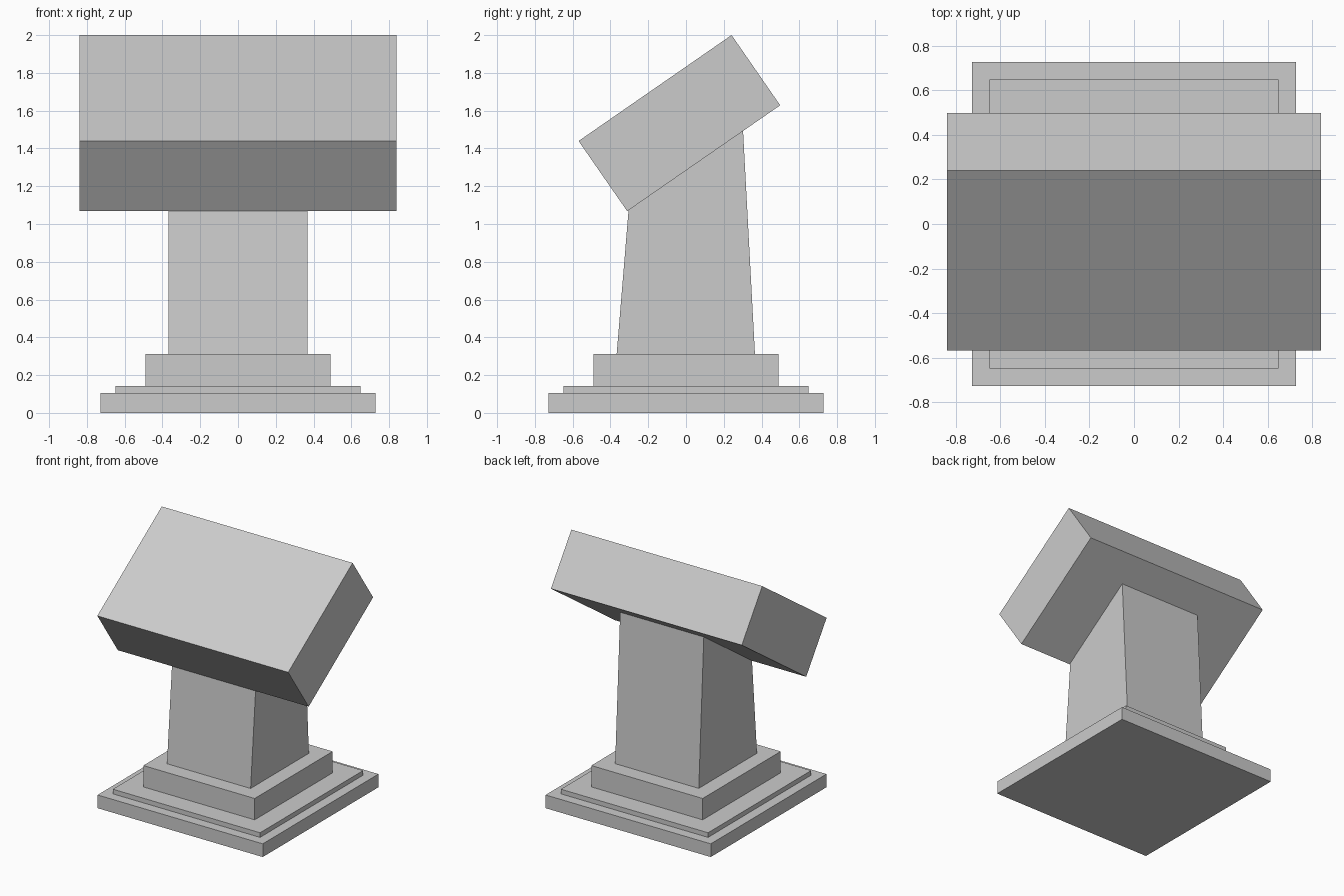
import bpy, bmesh, math
from mathutils import Matrix, Vector

default = bpy.data.objects.get("Cube")
if default:
    bpy.data.objects.remove(default, do_unlink=True)

stone = bpy.data.materials.new("grey_stone")
stone.use_nodes = True
grey = (0.6, 0.6, 0.6, 1)
stone.diffuse_color = grey
stone.node_tree.nodes["Principled BSDF"].inputs["Base Color"].default_value = grey


def finish(name, bm):
    bmesh.ops.recalc_face_normals(bm, faces=bm.faces)
    mesh = bpy.data.meshes.new(name)
    bm.to_mesh(mesh)
    bm.free()
    mesh.materials.append(stone)
    obj = bpy.data.objects.new(name, mesh)
    bpy.context.collection.objects.link(obj)
    return obj


def box(name, size, center):
    bm = bmesh.new()
    bmesh.ops.create_cube(bm, size=1, matrix=Matrix.Diagonal((*size, 1)))
    obj = finish(name, bm)
    obj.location = center
    return obj


def side_prism(name, profile, half_width):
    """Extrude a (y, z) side profile across x."""
    bm = bmesh.new()
    face = bm.faces.new([bm.verts.new((-half_width, y, z)) for y, z in profile])
    ext = bmesh.ops.extrude_face_region(bm, geom=[face])
    moved = [v for v in ext["geom"] if isinstance(v, bmesh.types.BMVert)]
    bmesh.ops.translate(bm, verts=moved, vec=Vector((2 * half_width, 0, 0)))
    return finish(name, bm)


# Stepped square base
bottom = 0
for name, half, top in (("base_slab", 0.727, 0.105),
                        ("base_step", 0.648, 0.142),
                        ("base_plinth", 0.49, 0.312)):
    box(name, (2 * half, 2 * half, top - bottom), (0, 0, (top + bottom) / 2))
    bottom = top

# Column tapering front to back, cut to the slope of the head
side_prism("column", [(-0.367, 0.312), (0.365, 0.312), (0.302, 1.493), (-0.304, 1.074)], 0.368)

# Tilted block on top
head = box("tilted_head", (1.68, 0.985, 0.452), (0, -0.035, 1.534))
head.rotation_euler.x = math.radians(34.7)
